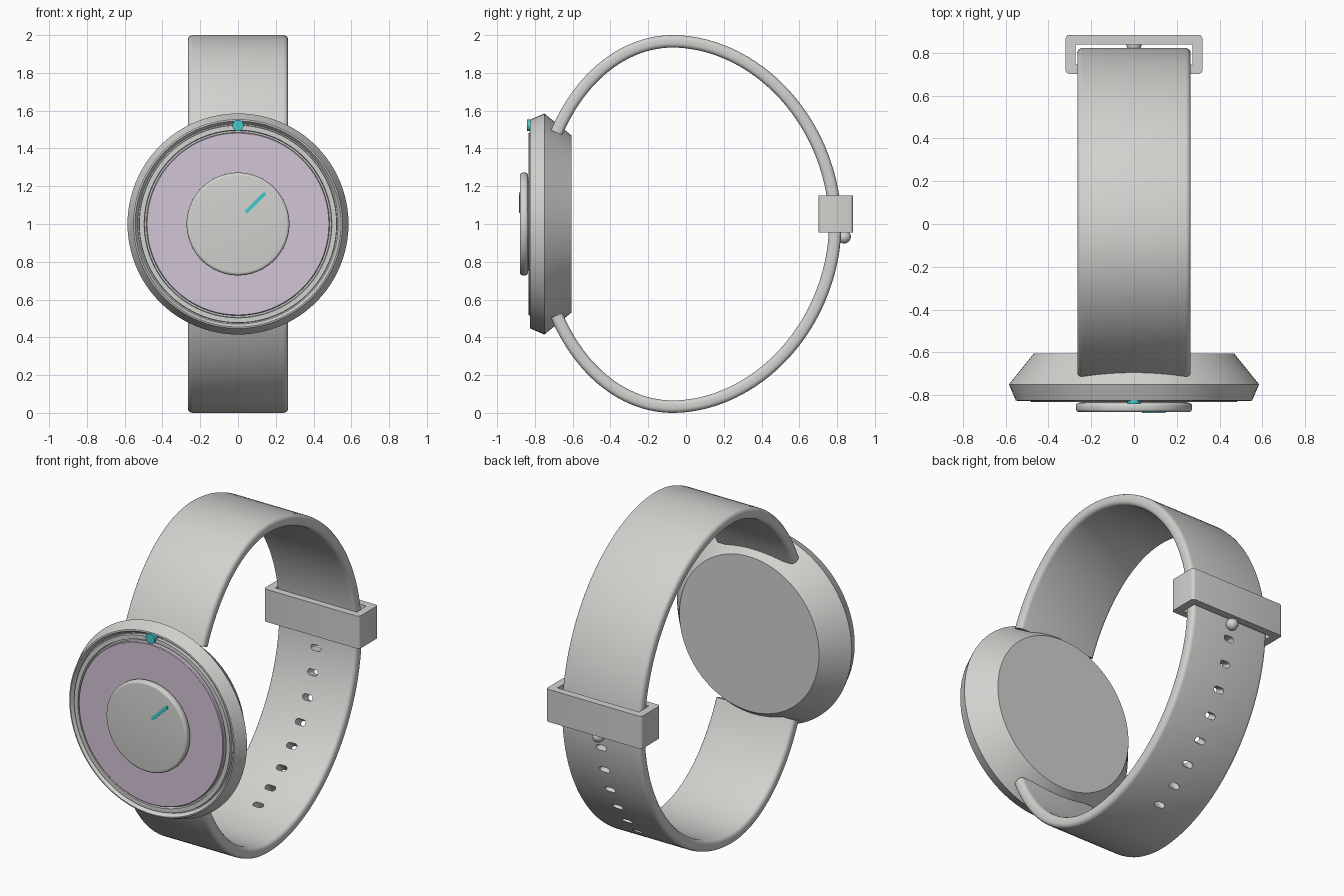
import bpy
import bmesh
import math
from mathutils import Vector

if "Cube" in bpy.data.objects:
    bpy.data.objects.remove(bpy.data.objects["Cube"], do_unlink=True)

CENTRE_Z = 1.0


def material(name, rgb):
    mat = bpy.data.materials.new(name)
    mat.use_nodes = True
    mat.diffuse_color = (*rgb, 1)
    shader = next(n for n in mat.node_tree.nodes if n.type == "BSDF_PRINCIPLED")
    shader.inputs["Base Color"].default_value = (*rgb, 1)
    return mat


silver = material("silver", (0.64, 0.64, 0.62))
lilac = material("lilac", (0.65, 0.555, 0.675))
teal = material("teal", (0.055, 0.58, 0.62))


def finish(bm, name, mat):
    bmesh.ops.remove_doubles(bm, verts=bm.verts[:], dist=1e-5)
    bmesh.ops.recalc_face_normals(bm, faces=bm.faces[:])
    mesh = bpy.data.meshes.new(name)
    bm.to_mesh(mesh)
    bm.free()
    mesh.materials.append(mat)
    obj = bpy.data.objects.new(name, mesh)
    bpy.context.collection.objects.link(obj)
    return obj


def smooth(obj, angle=35):
    bpy.ops.object.select_all(action="DESELECT")
    obj.select_set(True)
    bpy.context.view_layer.objects.active = obj
    bpy.ops.object.shade_smooth_by_angle(angle=math.radians(angle))


def loft(bm, loops):
    """Skin a list of closed vertex loops and cap both ends."""
    rings = [[bm.verts.new(p) for p in loop] for loop in loops]
    n = len(rings[0])
    for a, b in zip(rings, rings[1:]):
        for i in range(n):
            j = (i + 1) % n
            bm.faces.new((a[i], a[j], b[j], b[i]))
    bm.faces.new(rings[0])
    bm.faces.new(rings[-1])


def lathe(name, profile, mat, z=CENTRE_Z, sides=96):
    """Turn (radius, y) points about an axis along y."""
    bm = bmesh.new()
    turns = [2 * math.pi * i / sides for i in range(sides)]
    loft(bm, [[(r * math.cos(t), y, z + r * math.sin(t)) for t in turns]
              for r, y in profile])
    obj = finish(bm, name, mat)
    smooth(obj)
    return obj


def rounded_edge(r, y_back, y_front, radius, steps=5):
    """Disc profile with both rims rounded."""
    arc = [math.pi / 2 * i / steps for i in range(steps + 1)]
    back = [(r - radius + radius * math.sin(a), y_back + -radius * (1 - math.cos(a)))
            for a in arc]
    front = [(r - radius + radius * math.cos(a), y_front + radius * (1 - math.sin(a)))
             for a in arc]
    return back + front


# Case with its sloped back, bevelled rim and grooved bezel
lathe("case", [(0.468, -0.605), (0.585, -0.75), (0.553, -0.825), (0.545, -0.827),
               (0.53, -0.805), (0.524, -0.805), (0.522, -0.823), (0.497, -0.823),
               (0.494, -0.805)], silver)

# Dial, central knob and the round marker
lathe("dial", [(0.485, -0.80), (0.485, -0.829), (0.481, -0.833)], lilac)
lathe("knob_neck", [(0.25, -0.82), (0.25, -0.845)], silver)
lathe("centre_knob", rounded_edge(0.272, -0.836, -0.88, 0.016), silver)
lathe("marker_dot", [(0.03, -0.80), (0.03, -0.841)], teal, z=1.522, sides=32)

# Hand painted on the knob as a thin rounded plate
bm = bmesh.new()
start, end = Vector((0.047, 0, 1.067)), Vector((0.138, 0, 1.158))
along = (end - start).normalized()
across = Vector((along.z, 0, -along.x))
outline = []
for centre, sign in ((start, -1), (end, 1)):
    for k in range(7):
        a = math.pi * k / 6
        outline.append(centre + 0.01 * sign * (across * math.cos(a) + along * math.sin(a)))
loft(bm, [[p + Vector((0, y, 0)) for p in outline] for y in (-0.878, -0.884)])
finish(bm, "hand", teal)


# Strap: rounded section swept round a wrist-shaped loop
def strap_point(t):
    c, s = math.cos(t), math.sin(t)
    if c < 0:
        return Vector((0, -0.07 + 0.71 * c, CENTRE_Z + 0.967 * s))
    p = 2 / 1.93
    return Vector((0, -0.07 + 0.86 * c ** p,
                   CENTRE_Z + math.copysign(0.967 * abs(s) ** p, s)))


def strap_frame(t):
    tangent = (strap_point(t + 0.01) - strap_point(t - 0.01)).normalized()
    return strap_point(t), tangent, Vector((0, tangent.z, -tangent.y))


HALF_W, HALF_T, CORNER = 0.265, 0.033, 0.024
section = []
for q, (sx, sn) in enumerate(((1, 1), (-1, 1), (-1, -1), (1, -1))):
    for k in range(5):
        a = math.pi / 2 * (q + k / 4)
        section.append((sx * (HALF_W - CORNER) + CORNER * math.cos(a),
                        sn * (HALF_T - CORNER) + CORNER * math.sin(a)))

bm = bmesh.new()
loops = []
STEPS = 120
for i in range(STEPS + 1):
    point, tangent, normal = strap_frame(math.radians(150 - 300 * i / STEPS))
    loops.append([point + Vector((x, 0, 0)) + normal * n for x, n in section])
loft(bm, loops)
strap = finish(bm, "strap", silver)

# Row of slots through the lower strap
bm = bmesh.new()
HOLES = 8
for i in range(HOLES):
    point, tangent, normal = strap_frame(-0.16 - 1.07 * i / (HOLES - 1))
    slot = []
    for sign in (1, -1):
        for k in range(7):
            a = math.pi * (k / 6 - 0.5)
            slot.append(point + Vector((sign * (0.017 + 0.017 * math.cos(a)), 0, 0))
                        + tangent * sign * 0.017 * math.sin(a))
    loft(bm, [[p + normal * d for p in slot] for d in (-0.06, 0.06)])
cutter = finish(bm, "slot_cutter", silver)
cutter.hide_render = True
cut = strap.modifiers.new("slots", "BOOLEAN")
cut.operation = "DIFFERENCE"
cut.solver = "EXACT"
cut.object = cutter
bpy.context.view_layer.objects.active = strap
bpy.ops.object.modifier_apply(modifier=cut.name)
bpy.data.objects.remove(cutter, do_unlink=True)
smooth(strap)

# Keeper: a rectangular band around the back of the strap
bm = bmesh.new()


def rectangle(half_x, y0, y1, z):
    return [bm.verts.new((x, y, z)) for x, y in
            ((-half_x, y0), (half_x, y0), (half_x, y1), (-half_x, y1))]


LOW, HIGH = 0.955, 1.152
outer = [rectangle(0.32, 0.702, 0.885, z) for z in (LOW, HIGH)]
inner = [rectangle(0.273, 0.745, 0.84, z) for z in (LOW, HIGH)]
for i in range(4):
    j = (i + 1) % 4
    for a, b in ((outer[0], outer[1]), (inner[1], inner[0]),
                 (inner[0], outer[0]), (outer[1], inner[1])):
        bm.faces.new((a[i], a[j], b[j], b[i]))
corners = [bm.edges.get((outer[0][i], outer[1][i])) for i in range(4)]
bmesh.ops.bevel(bm, geom=corners, offset=0.018, segments=4, profile=0.5, affect="EDGES")
smooth(finish(bm, "strap_keeper", silver))

# Stud that fastens the strap below the keeper
bm = bmesh.new()
bmesh.ops.create_uvsphere(bm, u_segments=24, v_segments=12, radius=0.035)
stud = finish(bm, "strap_stud", silver)
stud.location = (0, 0.838, 0.932)
smooth(stud, 60)
